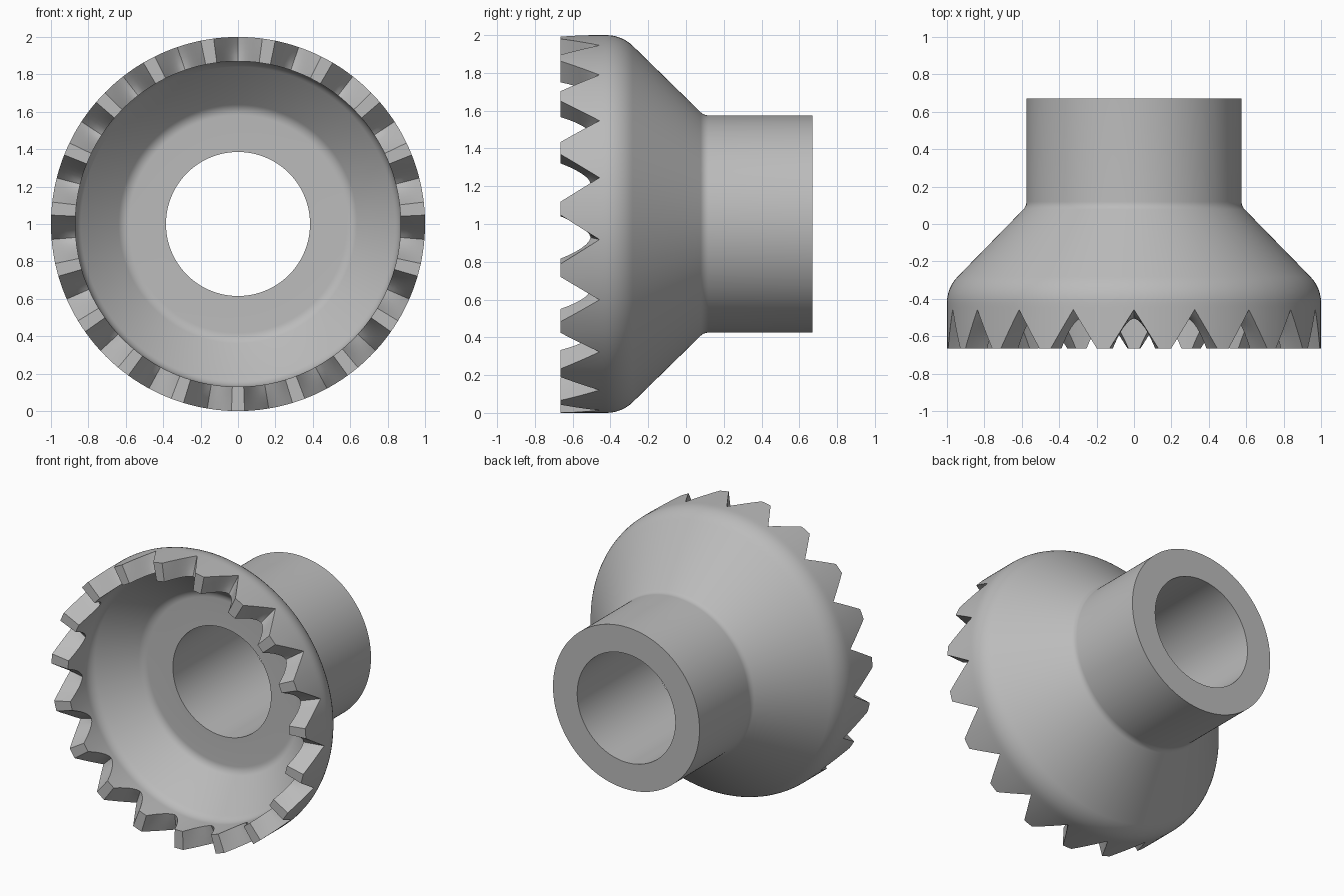
import bpy, bmesh, math
from mathutils import Vector

cube = bpy.data.objects.get("Cube")
if cube:
    bpy.data.objects.remove(cube, do_unlink=True)

TEETH = 19
PITCH = 2 * math.pi / TEETH
LAND = math.radians(2)            # half angle of a tooth tip
HALF = PITCH / 2 - LAND           # half angle of a notch
FRONT, BACK = -0.665, 0.67


def fillet(corners, steps=6):
    """Round the corners (radius, y, fillet radius) of a profile."""
    points = []
    for i, (r, y, rad) in enumerate(corners):
        p = Vector((r, y))
        if rad == 0:
            points.append(p)
            continue
        a = (Vector(corners[i - 1][:2]) - p).normalized()
        b = (Vector(corners[i + 1][:2]) - p).normalized()
        half = a.angle(b) / 2
        centre = p + (a + b).normalized() * rad / math.sin(half)
        start = p + a * rad / math.tan(half) - centre
        end = p + b * rad / math.tan(half) - centre
        for k in range(steps + 1):
            d = start.lerp(end, k / steps).normalized()
            points.append(centre + d * rad)
    return points


def rim_y(offset, t):
    """Rim height: sharp notch outside (t=0), shallower and rounder inside (t=1)."""
    u = min(abs(offset) / HALF, 1)
    sharp = 0.207 * (1 - u)
    rounded = 0.16 * (1 - u ** 1.7)
    return FRONT + sharp * (1 - t) + rounded * t


# Wall profile, from the outer rim over the hub and bore to the inner rim
profile = fillet([
    (1.0, -0.445, 0), (1.0, -0.34, 0.2), (0.575, 0.095, 0.06),
    (0.575, BACK, 0), (0.385, BACK, 0), (0.385, -0.18, 0),
    (0.615, -0.18, 0.08), (0.87, -0.43, 0.1), (0.87, -0.48, 0),
])

# Column angles: notch steps followed by the tooth tip
NOTCH_STEPS = 12
offsets = [HALF * (2 * k / NOTCH_STEPS - 1) for k in range(NOTCH_STEPS + 1)]
offsets.append(PITCH / 2)

bm = bmesh.new()
RIM_STEPS = 4
columns = []
for tooth in range(TEETH):
    for off in offsets:
        a = tooth * PITCH + off
        ring = [(p.x, p.y) for p in profile]
        for k in range(RIM_STEPS + 1):
            t = 1 - k / RIM_STEPS
            ring.append((1 - 0.13 * t, rim_y(off, t)))
        columns.append([bm.verts.new((r * math.sin(a), y, 1 + r * math.cos(a)))
                        for r, y in ring])

for i, col in enumerate(columns):
    nxt = columns[(i + 1) % len(columns)]
    for j in range(len(col)):
        k = (j + 1) % len(col)
        bm.faces.new((col[j], col[k], nxt[k], nxt[j]))
bmesh.ops.recalc_face_normals(bm, faces=bm.faces)

mesh = bpy.data.meshes.new("toothed_coupling")
bm.to_mesh(mesh)
bm.free()
coupling = bpy.data.objects.new("toothed_coupling", mesh)
bpy.context.scene.collection.objects.link(coupling)

# Plain grey metal
grey = bpy.data.materials.new("grey_metal")
grey.use_nodes = True
colour = (0.5, 0.5, 0.5, 1)
grey.diffuse_color = colour
grey.node_tree.nodes["Principled BSDF"].inputs["Base Color"].default_value = colour
mesh.materials.append(grey)

bpy.ops.object.select_all(action="DESELECT")
coupling.select_set(True)
bpy.context.view_layer.objects.active = coupling
bpy.ops.object.shade_smooth_by_angle(angle=math.radians(30))
